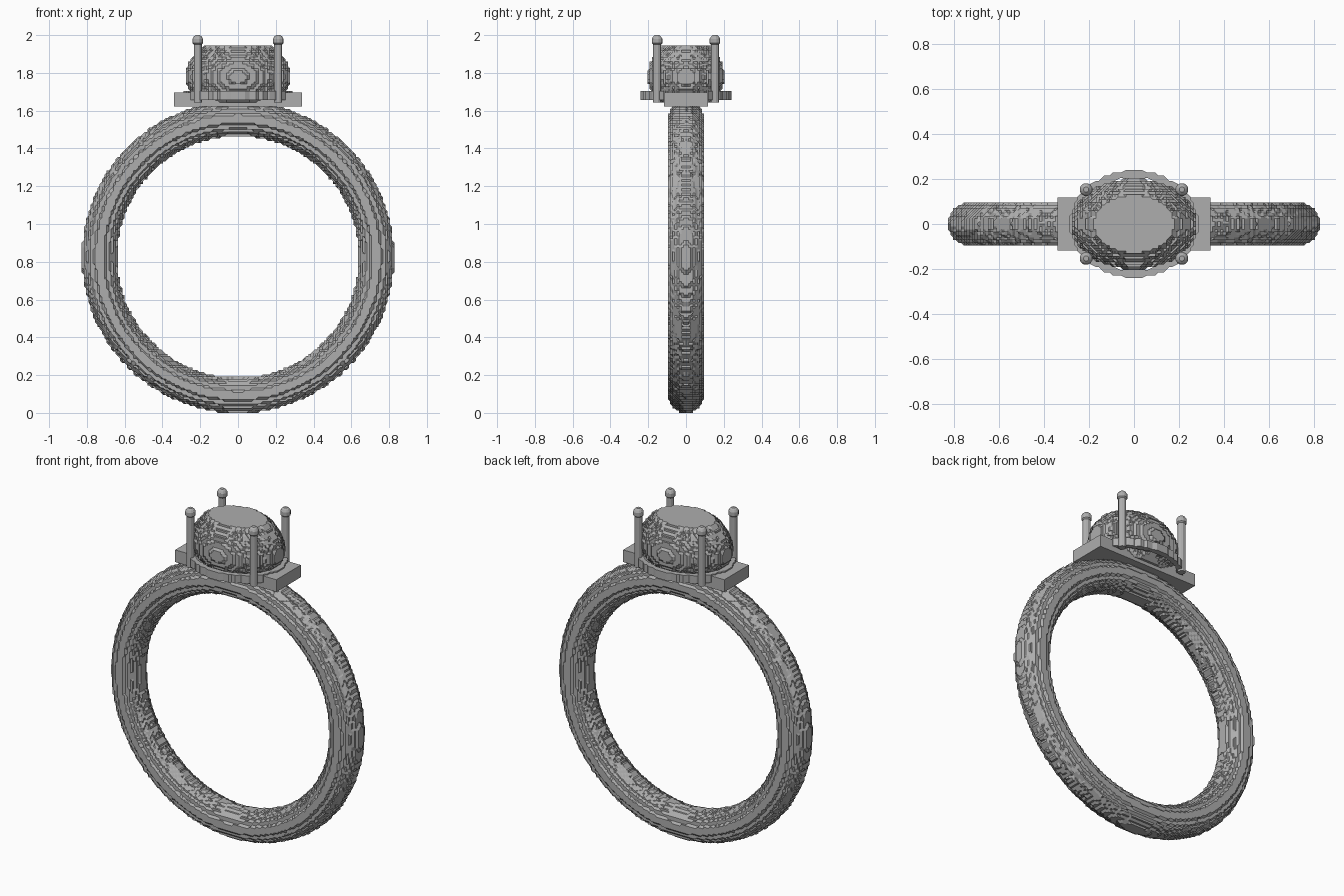
import bpy, bmesh
from math import sin, cos, pi, sqrt

STEP = 0.012  # grid that gives the terraced, stepped surface

cube = bpy.data.objects.get("Cube")
if cube:
    bpy.data.objects.remove(cube, do_unlink=True)

grey = bpy.data.materials.new("plain grey")
grey.use_nodes = True
colour = (0.42, 0.42, 0.42, 1)
grey.diffuse_color = colour
grey.node_tree.nodes["Principled BSDF"].inputs["Base Color"].default_value = colour


def finish(name, bm, stepped=False):
    """Turn a bmesh into a flat-shaded grey object, optionally terraced."""
    if stepped:
        for v in bm.verts:
            v.co = [round(c / STEP) * STEP for c in v.co]
        bmesh.ops.remove_doubles(bm, verts=bm.verts, dist=0.001)
        bmesh.ops.dissolve_degenerate(bm, edges=bm.edges, dist=0.0001)
    bmesh.ops.recalc_face_normals(bm, faces=bm.faces)
    mesh = bpy.data.meshes.new(name)
    bm.to_mesh(mesh)
    bm.free()
    mesh.materials.append(grey)
    obj = bpy.data.objects.new(name, mesh)
    bpy.context.scene.collection.objects.link(obj)
    return obj


def sweep(point, rows, cols, closed):
    """Grid of quads from point(row, col); closed rows loop, open rows are capped."""
    bm = bmesh.new()
    grid = [[bm.verts.new(point(i, j)) for j in range(cols)] for i in range(rows)]
    for i in range(rows if closed else rows - 1):
        a, b = grid[i], grid[(i + 1) % rows]
        for j in range(cols):
            k = (j + 1) % cols
            bm.faces.new((a[j], a[k], b[k], b[j]))
    if not closed:
        bm.faces.new(grid[0])
        bm.faces.new(grid[-1])
    return bm


# Band: a round hoop standing upright
HOOP, WIRE, CENTRE = 0.7325, 0.0935, 0.825
AROUND, SECTION = 400, 56


def band_point(i, j):
    a, t = 2 * pi * i / AROUND, 2 * pi * j / SECTION
    r = HOOP + WIRE * cos(t)
    return (r * sin(a), WIRE * sin(t), CENTRE + r * cos(a))


finish("band", sweep(band_point, AROUND, SECTION, True), stepped=True)

# Stone: an oval dome with a flat table on top and a tapered underside
GEM_ROWS, GEM_COLS = 36, 140
GIRDLE, TABLE, BASE, RISE = 1.775, 1.94, 1.64, 0.214


def gem_point(i, j):
    z = BASE + (TABLE - BASE) * i / (GEM_ROWS - 1)
    rise = RISE if z > GIRDLE else 0.17
    s = sqrt(1 - ((z - GIRDLE) / rise) ** 2)
    t = 2 * pi * j / GEM_COLS
    return (0.28 * s * cos(t), 0.202 * s * sin(t), z)


finish("stone", sweep(gem_point, GEM_ROWS, GEM_COLS, False), stepped=True)

# Gallery: an oval rail around the base of the stone
RAIL_COLS = 96
rail_section = [(0, 1.656), (0, 1.704), (0.032, 1.704), (0.032, 1.656)]


def rail_point(i, j):
    inset, z = rail_section[i]
    t = 2 * pi * j / RAIL_COLS
    return ((0.285 - inset) * cos(t), (0.237 - inset) * sin(t), z)


finish("gallery_rail", sweep(rail_point, 4, RAIL_COLS, True), stepped=True)

# Mount: flat block joining the band to the setting
bm = bmesh.new()
bmesh.ops.create_cube(bm, size=1)
for v in bm.verts:
    v.co = (v.co.x * 0.68, v.co.y * 0.235, 1.659 + v.co.z * 0.074)
finish("mount_block", bm)

# Prongs: four slim posts with rounded tips
PRONG_COLS = 12
post = [(0.022, 1.644), (0.022, 1.95), (0.029, 1.957),
        (0.029, 1.98), (0.022, 1.992), (0.012, 2.0)]
for side, sx in (("left", 1), ("right", -1)):
    for end, sy in (("front", -1), ("back", 1)):
        def prong_point(i, j):
            r, z = post[i]
            t = 2 * pi * (j + 0.5) / PRONG_COLS
            return (sx * 0.213 + r * cos(t), sy * 0.153 + r * sin(t), z)
        finish(f"prong_{end}_{side}", sweep(prong_point, len(post), PRONG_COLS, False))
